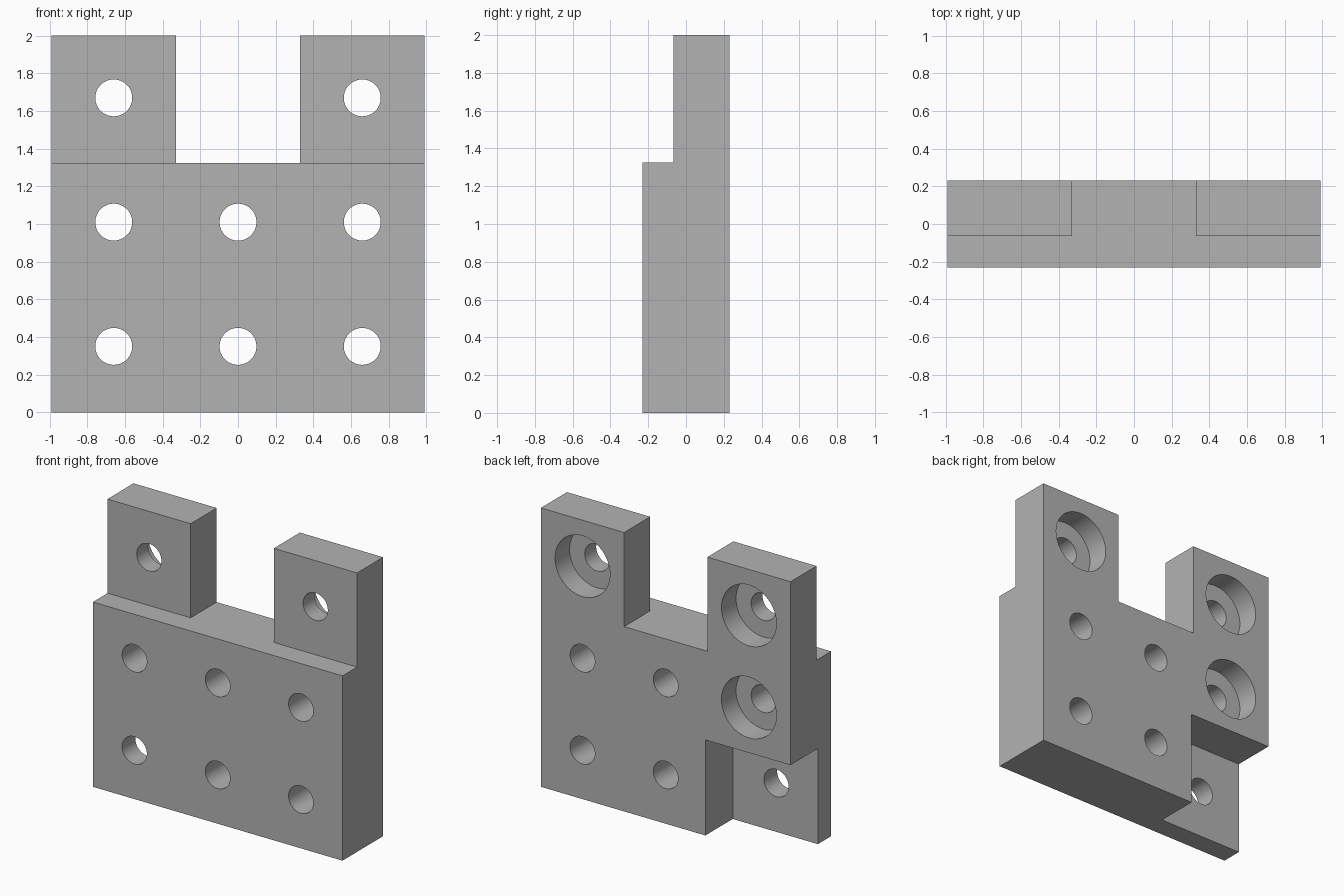
import bpy, bmesh, math
from mathutils import Matrix, Vector

cube = bpy.data.objects.get("Cube")
if cube:
    bpy.data.objects.remove(cube)

HALF_W, HALF_D = 0.99, 0.23
TAB_X, TAB_FRONT = 0.33, -0.065
SHOULDER_Z, TOP_Z = 1.325, 2.0
COLUMNS, ROWS = (-0.66, 0, 0.66), (0.35, 1.01, 1.67)
HOLE_R, BORE_R, BORE_FLOOR = 0.098, 0.218, 0.065

grey = bpy.data.materials.new("plain grey")
grey.use_nodes = True
colour = (0.45, 0.45, 0.45, 1)
grey.diffuse_color = colour
grey.node_tree.nodes["Principled BSDF"].inputs["Base Color"].default_value = colour


def to_object(bm, name):
    bmesh.ops.recalc_face_normals(bm, faces=bm.faces[:])
    mesh = bpy.data.meshes.new(name)
    bm.to_mesh(mesh)
    bm.free()
    mesh.materials.append(grey)
    obj = bpy.data.objects.new(name, mesh)
    bpy.context.collection.objects.link(obj)
    return obj


def raise_faces(bm, faces, height, keep=False):
    out = bmesh.ops.extrude_face_region(bm, geom=faces, use_keep_orig=keep)["geom"]
    verts = [g for g in out if isinstance(g, bmesh.types.BMVert)]
    bmesh.ops.translate(bm, verts=verts, vec=(0, 0, height))
    return [g for g in out if isinstance(g, bmesh.types.BMFace)]


def drill(bm, x, z, radius, y0, y1):
    turn = Matrix.Translation((x, (y0 + y1) / 2, z)) @ Matrix.Rotation(math.pi / 2, 4, "X")
    bmesh.ops.create_cone(bm, cap_ends=True, segments=64, radius1=radius,
                          radius2=radius, depth=y1 - y0, matrix=turn)


def cut(target, bm, name):
    cutter = to_object(bm, name)
    cutter.hide_render = True
    mod = target.modifiers.new(name, "BOOLEAN")
    mod.operation, mod.solver, mod.object = "DIFFERENCE", "EXACT", cutter
    bpy.ops.object.select_all(action="DESELECT")
    bpy.context.view_layer.objects.active = target
    target.select_set(True)
    bpy.ops.object.modifier_apply(modifier=mod.name)
    bpy.data.objects.remove(cutter)


# Block with two raised tabs at the back
bm = bmesh.new()
xs, ys = (-HALF_W, -TAB_X, TAB_X, HALF_W), (-HALF_D, TAB_FRONT, HALF_D)
grid = [[bm.verts.new((x, y, 0)) for x in xs] for y in ys]
floor = [bm.faces.new((grid[j][i], grid[j][i + 1], grid[j + 1][i + 1], grid[j + 1][i]))
         for j in range(2) for i in range(3)]
top = raise_faces(bm, floor, SHOULDER_Z, keep=True)
tabs = [f for f in top if abs(f.calc_center_median().x) > TAB_X
        and f.calc_center_median().y > TAB_FRONT]
for tab in tabs:
    raise_faces(bm, [tab], TOP_Z - SHOULDER_Z)
bmesh.ops.recalc_face_normals(bm, faces=bm.faces[:])
bmesh.ops.dissolve_limit(bm, angle_limit=0.01, verts=bm.verts[:], edges=bm.edges[:])
block = to_object(bm, "mounting_block")

# Corner notch in the lower back
bm = bmesh.new()
low, high = Vector((-1.2, -0.08, -0.2)), Vector((-0.315, 0.5, 0.685))
size = high - low
bmesh.ops.create_cube(bm, size=1, matrix=Matrix.Translation((low + high) / 2)
                      @ Matrix.Diagonal((*size, 1)))
cut(block, bm, "notch_cutter")

# Wide counterbores from the back
bm = bmesh.new()
for x, z in ((COLUMNS[0], ROWS[2]), (COLUMNS[2], ROWS[2]), (COLUMNS[0], ROWS[1])):
    drill(bm, x, z, BORE_R, BORE_FLOOR, 0.5)
cut(block, bm, "counterbore_cutter")

# Through holes, none in the gap between the tabs
bm = bmesh.new()
for x in COLUMNS:
    for z in ROWS:
        if x or z < SHOULDER_Z:
            drill(bm, x, z, HOLE_R, -0.5, 0.5)
cut(block, bm, "hole_cutter")

bpy.ops.object.shade_smooth_by_angle(angle=math.radians(30))
